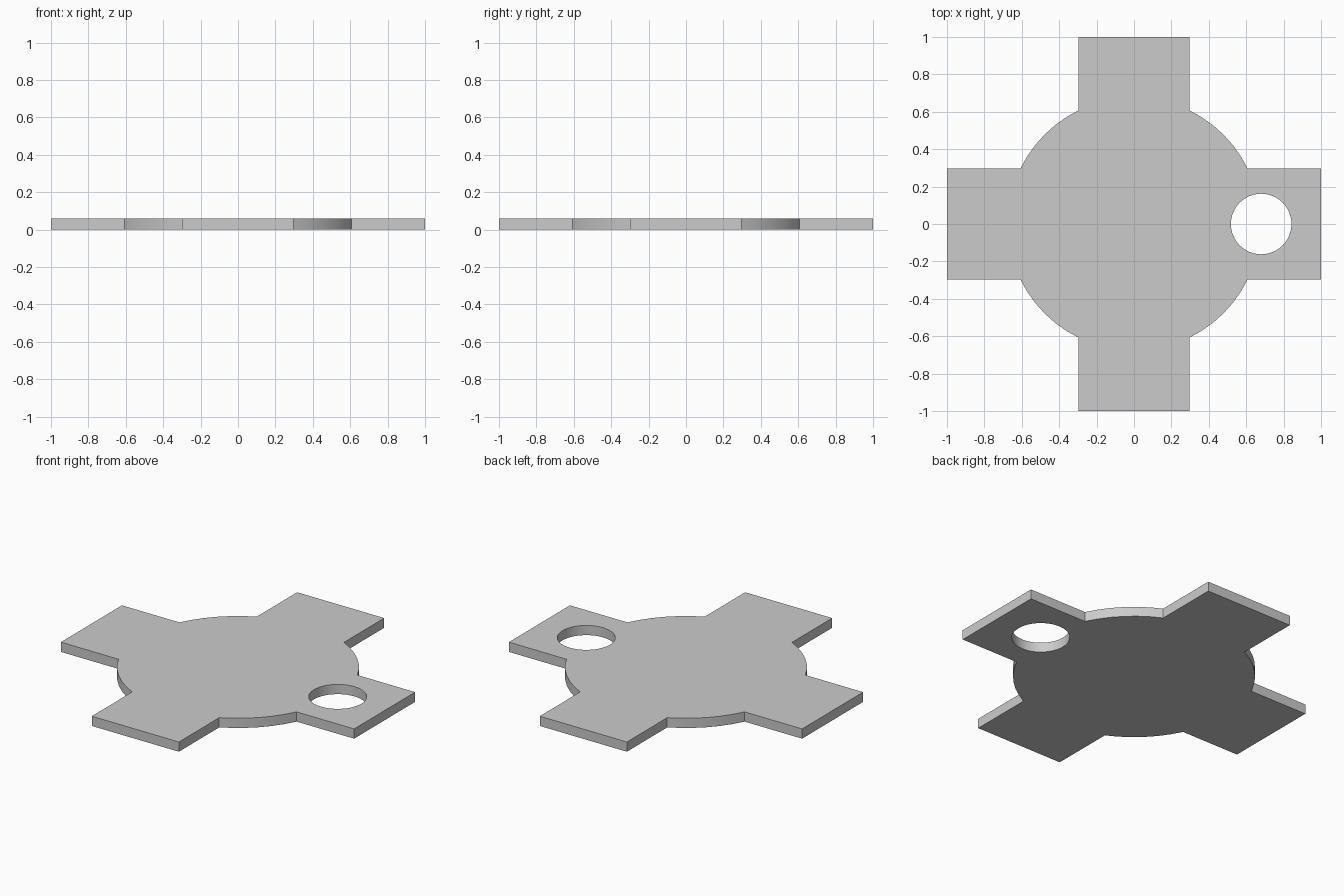
import bpy, bmesh
from math import cos, sin, pi, asin, radians
from mathutils import Matrix, Vector

if "Cube" in bpy.data.objects:
    bpy.data.objects.remove(bpy.data.objects["Cube"])

THICK, ARM, DISC_R = 0.06, 0.297, 0.676
HOLE_X, HOLE_R = 0.68, 0.162


def add_loop(bm, points):
    verts = [bm.verts.new(p) for p in points]
    return [bm.edges.new((v, verts[(i + 1) % len(verts)])) for i, v in enumerate(verts)]


# Outline: one arm end plus one disc arc, repeated four times
start = asin(ARM / DISC_R)
span = pi / 2 - 2 * start
steps = 6
quarter = [Vector((1, -ARM, 0)), Vector((1, ARM, 0))]
for i in range(steps + 1):
    a = start + span * i / steps
    quarter.append(Vector((DISC_R * cos(a), DISC_R * sin(a), 0)))
outline = [Matrix.Rotation(k * pi / 2, 3, 'Z') @ p for k in range(4) for p in quarter]

# Round hole in the right arm
sides = 48
hole = [Vector((HOLE_X + HOLE_R * cos(2 * pi * i / sides), HOLE_R * sin(2 * pi * i / sides), 0))
        for i in range(sides)]

# Fill the profile and thicken it
bm = bmesh.new()
edges = add_loop(bm, outline) + add_loop(bm, hole)
bmesh.ops.triangle_fill(bm, edges=edges, use_beauty=True, use_dissolve=False, normal=(0, 0, 1))
top = bmesh.ops.extrude_face_region(bm, geom=bm.faces[:])["geom"]
bmesh.ops.translate(bm, verts=[g for g in top if isinstance(g, bmesh.types.BMVert)],
                    vec=(0, 0, THICK))
bmesh.ops.recalc_face_normals(bm, faces=bm.faces[:])
mesh = bpy.data.meshes.new("cross_plate")
bm.to_mesh(mesh)
bm.free()

# Plate object, smooth curved walls with sharp rims
plate = bpy.data.objects.new("cross_plate", mesh)
bpy.context.collection.objects.link(plate)
bpy.context.view_layer.objects.active = plate
plate.select_set(True)
bpy.ops.object.shade_smooth_by_angle(angle=radians(20))
